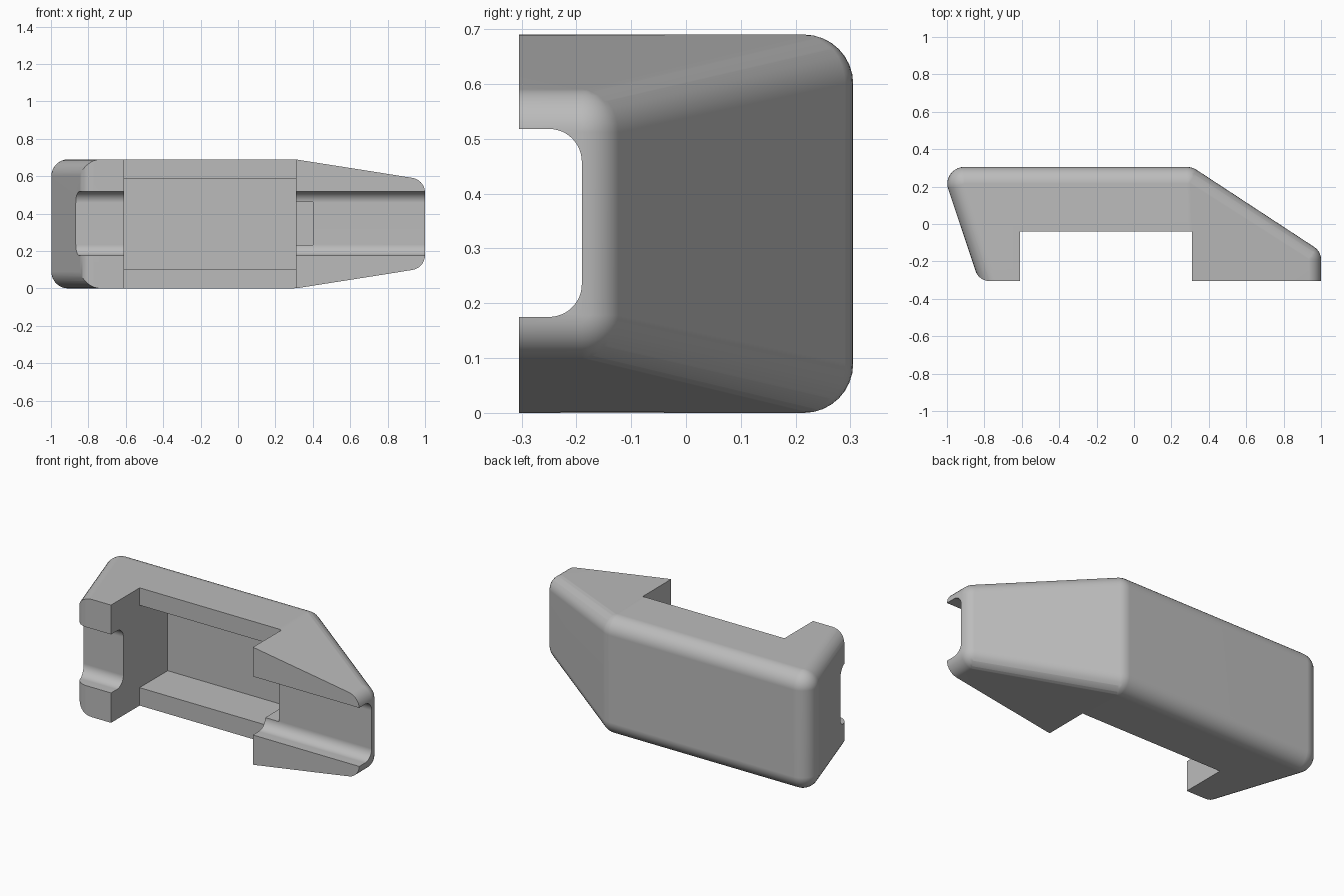
import bpy, bmesh
from math import sin, cos, pi, radians

cube = bpy.data.objects.get("Cube")
if cube:
    bpy.data.objects.remove(cube, do_unlink=True)

grey = bpy.data.materials.new("plain_grey")
grey.use_nodes = True
grey.diffuse_color = (0.5, 0.5, 0.5, 1)
grey.node_tree.nodes["Principled BSDF"].inputs["Base Color"].default_value = (0.5, 0.5, 0.5, 1)


def make_object(name, bm):
    bmesh.ops.recalc_face_normals(bm, faces=bm.faces)
    mesh = bpy.data.meshes.new(name)
    bm.to_mesh(mesh)
    bm.free()
    mesh.materials.append(grey)
    obj = bpy.data.objects.new(name, mesh)
    bpy.context.collection.objects.link(obj)
    return obj


def arc(cx, cy, r, start, end, steps=12):
    angles = [radians(start + (end - start) * i / steps) for i in range(steps + 1)]
    return [(cx + r * cos(a), cy + r * sin(a)) for a in angles]


def prism(name, profile, axis, low, high):
    """Extrude a closed profile along x (profile in yz) or z (profile in xy)."""
    bm = bmesh.new()
    place = (lambda p, t: (t, p[0], p[1])) if axis == "x" else (lambda p, t: (p[0], p[1], t))
    a, b = [[bm.verts.new(place(p, t)) for p in profile] for t in (low, high)]
    bm.faces.new(a)
    bm.faces.new(b)
    for i in range(len(a)):
        j = (i + 1) % len(a)
        bm.faces.new((a[i], a[j], b[j], b[i]))
    return make_object(name, bm)


def combine(target, cutter, operation):
    mod = target.modifiers.new(cutter.name, "BOOLEAN")
    mod.object, mod.operation, mod.solver = cutter, operation, "EXACT"
    bpy.context.view_layer.objects.active = target
    bpy.ops.object.modifier_apply(modifier=mod.name)
    bpy.data.objects.remove(cutter, do_unlink=True)


# Rounded body: convex hull around balls, running past the front plane
bm = bmesh.new()


def ball(x, y, z, r, around=32, rings=16):
    bm.verts.new((x, y, z + r))
    bm.verts.new((x, y, z - r))
    for j in range(1, rings):
        lat = pi * j / rings
        for i in range(around):
            lon = 2 * pi * i / around
            bm.verts.new((x + r * sin(lat) * cos(lon), y + r * sin(lat) * sin(lon), z + r * cos(lat)))


for x, y in ((-0.908, 0.215), (-0.641, -0.585), (0.284, 0.215), (0.31, -0.6)):
    for z in (0.09, 0.6):
        ball(x, y, z, 0.09)
for y in (-0.19, -0.6):
    for z in (0.178, 0.512):
        ball(0.92, y, z, 0.08)
bmesh.ops.convex_hull(bm, input=bm.verts)
bmesh.ops.delete(bm, geom=[v for v in bm.verts if not v.link_faces], context="VERTS")
bmesh.ops.dissolve_limit(bm, angle_limit=radians(0.2), verts=bm.verts, edges=bm.edges)
body = make_object("clip_body", bm)

# Flat front with one rounded upright corner
front = arc(-0.772, -0.225, 0.08, 198.4, 270) + [(2, -0.305), (2, 1), (-1.3, 1)]
combine(body, prism("front_trim", front, "z", -1, 2), "INTERSECT")

# Wide opening that steps in to a narrower pocket
step = [(-1, -0.5), (-0.04, -0.5), (-0.04, 0.105), (0.22, 0.105),
        (0.22, 0.588), (-0.04, 0.588), (-0.04, 1.2), (-1, 1.2)]
combine(body, prism("stepped_opening", step, "x", -0.61, 0.31), "DIFFERENCE")

# Round-cornered channel along the full length
channel = ([(-1, 0.175)] + arc(-0.25, 0.235, 0.06, 270, 360)
           + arc(-0.25, 0.458, 0.06, 0, 90) + [(-1, 0.518)])
combine(body, prism("long_channel", channel, "x", -2, 2), "DIFFERENCE")

# Small slot joining the pocket and the channel
slot = [(-0.25, 0.233), (0.2, 0.233), (0.2, 0.463), (-0.25, 0.463)]
combine(body, prism("side_slot", slot, "x", 0.25, 0.4), "DIFFERENCE")

# Smooth fillets, crisp cut edges
bpy.ops.object.select_all(action="DESELECT")
body.select_set(True)
bpy.context.view_layer.objects.active = body
bpy.ops.object.shade_smooth_by_angle(angle=radians(30))
weighted = body.modifiers.new("flat_face_normals", "WEIGHTED_NORMAL")
weighted.keep_sharp = True
